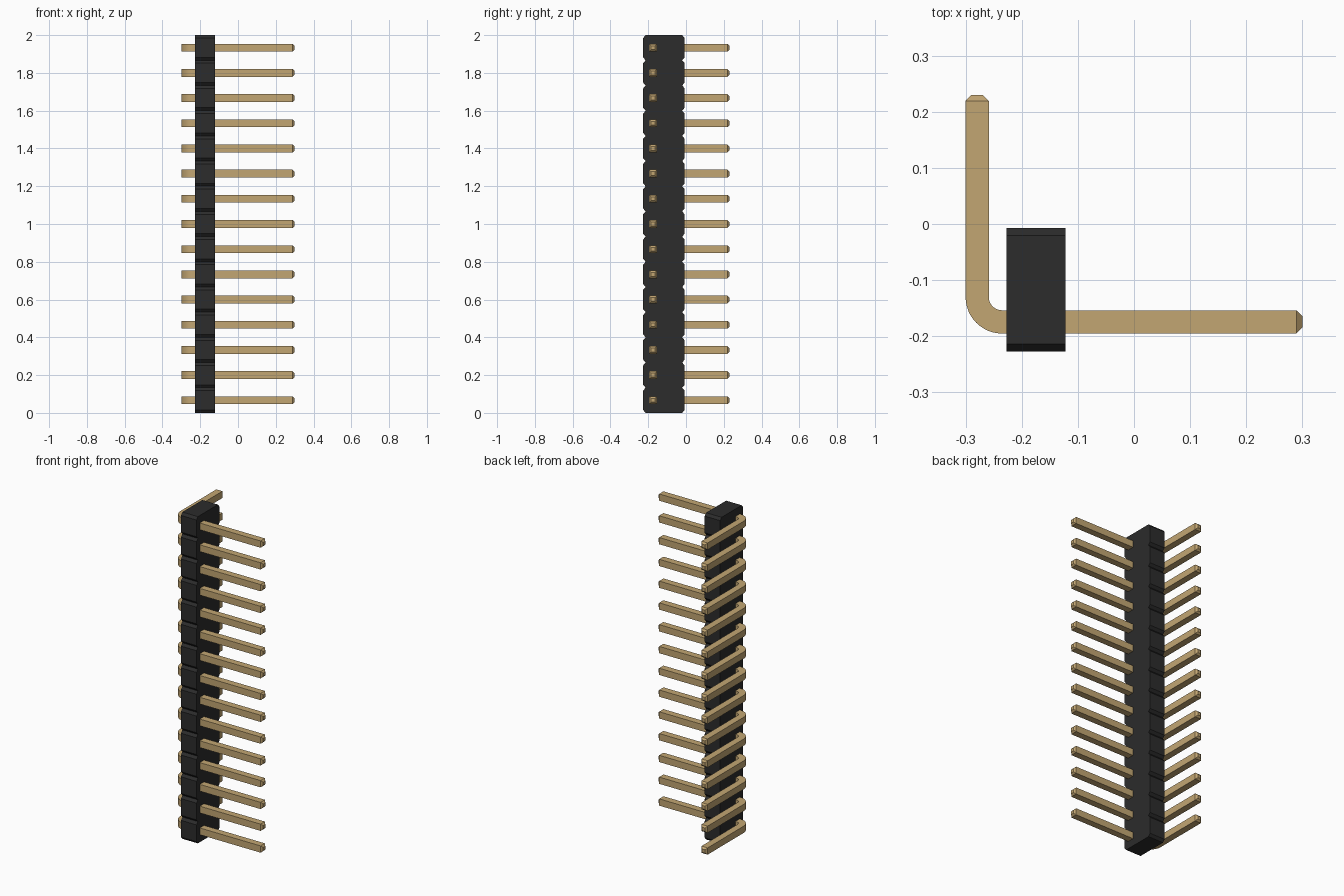
import bpy, bmesh, math
from mathutils import Vector

cube = bpy.data.objects.get("Cube")
if cube:
    bpy.data.objects.remove(cube, do_unlink=True)

COUNT = 15
PITCH = 2.0 / COUNT
HALF = 0.0207          # half the pin thickness
TIP = 0.0105           # pin tip chamfer


def material(name, rgb):
    mat = bpy.data.materials.new(name)
    mat.use_nodes = True
    mat.diffuse_color = (*rgb, 1)
    mat.node_tree.nodes["Principled BSDF"].inputs["Base Color"].default_value = (*rgb, 1)
    return mat


def make_object(name, bm, mat):
    bmesh.ops.recalc_face_normals(bm, faces=bm.faces)
    mesh = bpy.data.meshes.new(name)
    bm.to_mesh(mesh)
    bm.free()
    mesh.materials.append(mat)
    obj = bpy.data.objects.new(name, mesh)
    bpy.context.collection.objects.link(obj)
    return obj


black = material("black plastic", (0.025, 0.025, 0.025))
gold = material("gold metal", (0.54, 0.38, 0.17))

# Housing: a row of chamfered blocks, drawn as one outline and extruded in x
X0, X1, Y0, Y1 = -0.227, -0.122, -0.227, -0.007
CUT_Y, CUT_Z = 0.0133, 0.0155
right_edge, left_edge = [], []
for i in range(COUNT):
    low, high = i * PITCH, (i + 1) * PITCH
    for z, cut in ((low, CUT_Y), (low + CUT_Z, 0), (high - CUT_Z, 0), (high, CUT_Y)):
        if z == low and i > 0:
            continue       # neighbouring blocks share the notch point
        right_edge.append((Y1 - cut, z))
        left_edge.append((Y0 + cut, z))
bm = bmesh.new()
outline = bm.faces.new([bm.verts.new((X0, y, z)) for y, z in right_edge + left_edge[::-1]])
extruded = bmesh.ops.extrude_face_region(bm, geom=[outline])
bmesh.ops.translate(bm, vec=(X1 - X0, 0, 0),
                    verts=[v for v in extruded["geom"] if isinstance(v, bmesh.types.BMVert)])
make_object("housing", bm, black)

# Pin path: straight leg, rounded bend, straight leg; (centre, sideways direction, half size)
BEND = Vector((-0.235, -0.130, 0))
RADIUS = 0.0445
STEPS = 12
row_y, leg_x = BEND.y - RADIUS, BEND.x - RADIUS
side_y, side_x = Vector((0, -1, 0)), Vector((-1, 0, 0))
small = HALF - TIP
path = [(Vector((0.3, row_y, 0)), side_y, small),
        (Vector((0.3 - TIP, row_y, 0)), side_y, HALF)]
for k in range(STEPS + 1):
    a = math.pi / 2 * k / STEPS
    out = Vector((-math.sin(a), -math.cos(a), 0))
    path.append((BEND + out * RADIUS, out, HALF))
path += [(Vector((leg_x, 0.23 - TIP, 0)), side_x, HALF),
         (Vector((leg_x, 0.23, 0)), side_x, small)]

bm = bmesh.new()
rings = []
for centre, out, h in path:
    rings.append([bm.verts.new(centre + out * s * h + Vector((0, 0, t * h)))
                  for s, t in ((1, 1), (-1, 1), (-1, -1), (1, -1))])
for a, b in zip(rings, rings[1:]):
    for j in range(4):
        n = (j + 1) % 4
        bm.faces.new((a[j], a[n], b[n], b[j]))
bm.faces.new(rings[0])
bm.faces.new(rings[-1][::-1])
pin = make_object("pin_1", bm, gold)
bpy.context.view_layer.objects.active = pin
pin.select_set(True)
bpy.ops.object.shade_smooth_by_angle(angle=math.radians(25))

# Repeat the pin once per block
pin.location.z = PITCH / 2
for i in range(1, COUNT):
    copy = pin.copy()
    copy.name = f"pin_{i + 1}"
    copy.location.z = (i + 0.5) * PITCH
    bpy.context.collection.objects.link(copy)
